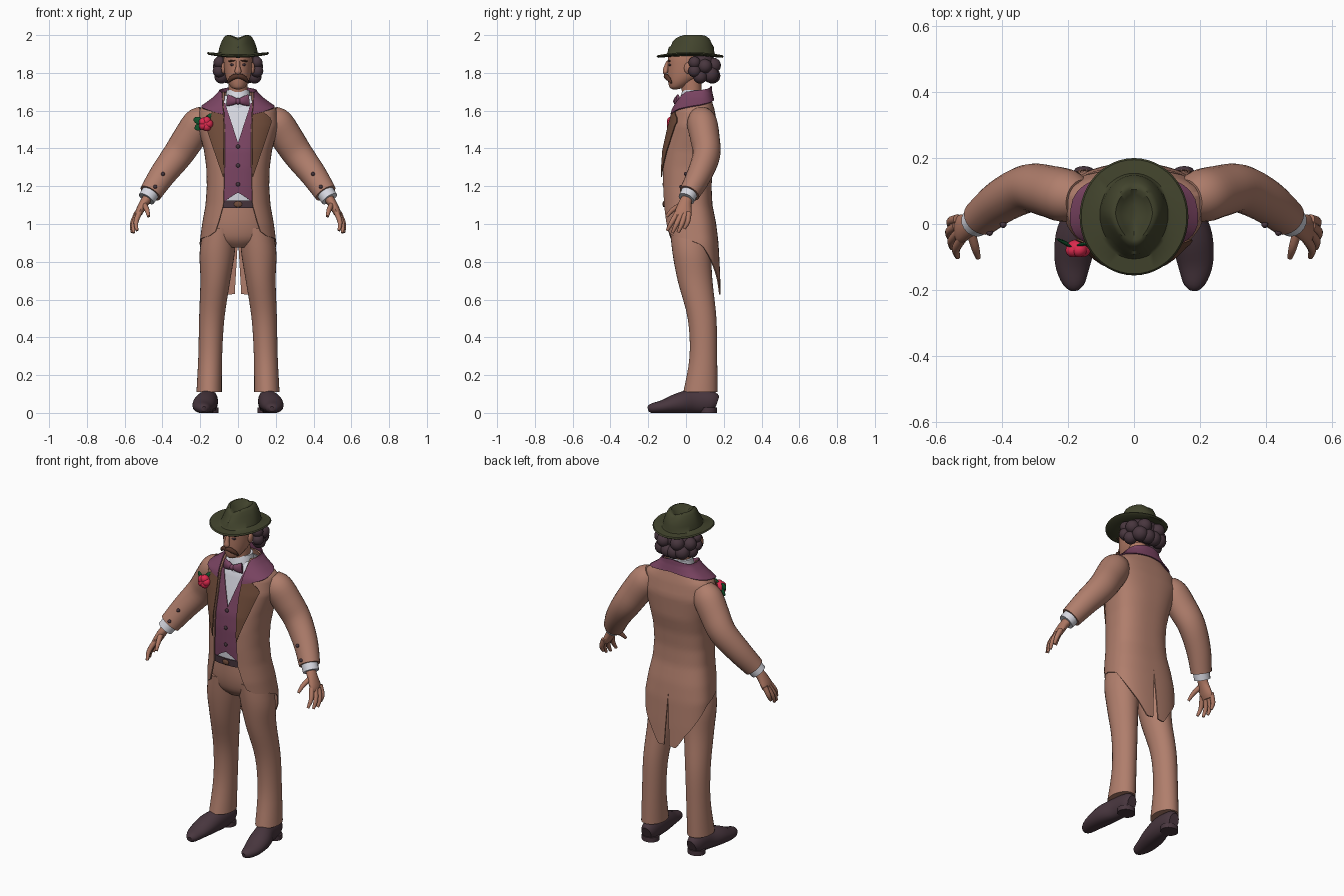
import bpy, bmesh, math
from mathutils import Vector, Matrix, Euler

if "Cube" in bpy.data.objects:
    bpy.data.objects.remove(bpy.data.objects["Cube"])


def material(name, *rgb):
    mat = bpy.data.materials.new(name)
    linear = [((c / 255 + 0.055) / 1.055) ** 2.4 for c in rgb] + [1]
    mat.use_nodes = True
    mat.diffuse_color = linear
    mat.node_tree.nodes["Principled BSDF"].inputs["Base Color"].default_value = linear
    return mat


TAN = material("tan suit", 176, 126, 108)
SKIN = material("skin", 176, 121, 100)
BROWN = material("lapel brown", 112, 76, 58)
PURPLE = material("plum purple", 122, 68, 98)
WHITE = material("shirt white", 215, 216, 225)
DARK = material("dark leather and hair", 72, 54, 62)
OLIVE = material("olive felt", 66, 68, 45)
RED = material("rose red", 220, 42, 78)
GREEN = material("leaf green", 20, 90, 48)
WHISKER = material("whisker brown", 86, 54, 42)


def finish(name, bm, mat, mirror=False):
    bmesh.ops.recalc_face_normals(bm, faces=bm.faces)
    mesh = bpy.data.meshes.new(name)
    bm.to_mesh(mesh)
    bm.free()
    mesh.materials.append(mat)
    obj = bpy.data.objects.new(name, mesh)
    bpy.context.collection.objects.link(obj)
    bpy.ops.object.select_all(action='DESELECT')
    obj.select_set(True)
    bpy.context.view_layer.objects.active = obj
    bpy.ops.object.shade_smooth_by_angle(angle=math.radians(40))
    if mirror:
        obj.modifiers.new("Mirror", 'MIRROR').use_mirror_merge = False
    return obj


def lerp(table, t):
    """Read a sorted table of (key, value...) at t."""
    if t <= table[0][0]:
        return table[0][1:]
    for a, b in zip(table, table[1:]):
        if t <= b[0]:
            f = (t - a[0]) / (b[0] - a[0])
            return tuple(p + (q - p) * f for p, q in zip(a[1:], b[1:]))
    return table[-1][1:]


def smooth_path(pts, steps=4):
    out = []
    for i in range(len(pts) - 1):
        quad = pts[max(i - 1, 0)], pts[i], pts[i + 1], pts[min(i + 2, len(pts) - 1)]
        for s in range(steps):
            t = s / steps
            out.append(tuple(b + t / 2 * (c - a + t * (2 * a - 5 * b + 4 * c - d + t * (3 * (b - c) + d - a)))
                             for a, b, c, d in zip(*quad)))
    return out + [pts[-1]]


def bridge(bm, rings):
    rows = [[bm.verts.new(p) for p in ring] for ring in rings]
    n = len(rows[0])
    for a, b in zip(rows, rows[1:]):
        for i in range(n):
            bm.faces.new((a[i], a[(i + 1) % n], b[(i + 1) % n], b[i]))
    bm.faces.new(rows[0])
    bm.faces.new(rows[-1])


def circle(n):
    return [(math.cos(2 * math.pi * i / n), math.sin(2 * math.pi * i / n)) for i in range(n)]


def loft(name, mat, rows, mirror=False, smooth=True, shape=lambda p: p, n=32):
    """Stack level ellipses given as x, y, z, half width, half depth."""
    bm = bmesh.new()
    rows = smooth_path(rows) if smooth else rows
    bridge(bm, [[shape(Vector((x + rx * c, y + ry * s, z))) for c, s in circle(n)] for x, y, z, rx, ry in rows])
    return finish(name, bm, mat, mirror)


def tubes(name, mat, paths, ref=(0, 1, 0), mirror=True, n=16):
    """Sweep ellipses along paths of x, y, z, radius along ref, other radius."""
    bm = bmesh.new()
    for path in paths:
        path = smooth_path(path)
        pts = [Vector(p[:3]) for p in path]
        rings = []
        for i, p in enumerate(path):
            d = (pts[min(i + 1, len(pts) - 1)] - pts[max(i - 1, 0)]).normalized()
            u = Vector(ref)
            u = (u - d * u.dot(d)).normalized()
            v = d.cross(u)
            ring = [pts[i] + u * p[3] * c + v * p[4] * s for c, s in circle(n)]
            for q in ring:
                q.z = max(q.z, 0)
            rings.append(ring)
        bridge(bm, rings)
    return finish(name, bm, mat, mirror)


def blobs(name, mat, items, mirror=False):
    """Ellipsoids given as centre, radii and optional rotation."""
    bm = bmesh.new()
    for loc, size, *rot in items:
        size = size if isinstance(size, tuple) else (size,) * 3
        m = Matrix.LocRotScale(Vector(loc), Euler(rot[0] if rot else (0, 0, 0)), Vector(size))
        bmesh.ops.create_icosphere(bm, subdivisions=3, radius=1, matrix=m)
    return finish(name, bm, mat, mirror)


# Torso shape: height, half width, front y, back y
BODY = [(.6, .19, -.08, .185), (.75, .2, -.09, .18), (.9, .203, -.105, .172), (1, .19, -.12, .16),
        (1.1, .172, -.125, .14), (1.2, .165, -.13, .135), (1.3, .168, -.13, .143), (1.39, .18, -.122, .16),
        (1.52, .215, -.09, .167), (1.61, .205, -.065, .15), (1.64, .16, -.05, .14), (1.67, .12, -.035, .132),
        (1.7, .09, -.02, .125), (1.73, .078, 0, .122)]


def body_point(z, a, inset):
    w, front, back = lerp(BODY, z)
    mid = front + 0.6 * (back - front)
    s, c = math.sin(a), math.cos(a)
    reach = (front + inset - mid) if c > 0 else (back - inset - mid)
    return Vector(((w - inset) * max(s, 0) ** 0.8, mid + reach * abs(c) ** 0.8, z))


def angle(x, z):
    return math.asin(min(1, (x / lerp(BODY, z)[0]) ** 1.25))


def on_body(x, z, inset):
    return body_point(z, angle(x, z), inset)


def wrap(name, mat, inset, inner, outer, top, bottom, thick, cols=28, rows=32):
    """Cloth around the torso between two angle rules and two height tables."""
    bm = bmesh.new()
    grid = []
    for r in range(rows + 1):
        line = []
        for k in range(cols + 1):
            u = k / cols
            hi, lo = lerp(top, u)[0], lerp(bottom, u)[0]
            z = hi + (lo - hi) * r / rows
            line.append(bm.verts.new(body_point(z, inner(z) + (outer(z) - inner(z)) * u, inset)))
        grid.append(line)
    for a, b in zip(grid, grid[1:]):
        for k in range(cols):
            bm.faces.new((a[k], a[k + 1], b[k + 1], b[k]))
    bmesh.ops.remove_doubles(bm, verts=bm.verts, dist=0.0003)
    bmesh.ops.mirror(bm, geom=bm.verts[:] + bm.edges[:] + bm.faces[:], axis='X', merge_dist=0.0005)
    bmesh.ops.recalc_face_normals(bm, faces=bm.faces)
    bmesh.ops.solidify(bm, geom=bm.faces[:], thickness=thick)
    return finish(name, bm, mat)


def centre(z):
    return 0


def back(z):
    return math.pi


OPENING = [(.93, .13), (1.02, .1), (1.1, .078), (1.25, .073), (1.5, .07), (1.62, .075)]
LAPEL = [(1.25, .075), (1.54, .17), (1.56, .165), (1.62, .1)]
SLIT = [(.62, .018), (.93, 0)]


def opening(z):
    return angle(lerp(OPENING, z)[0], z)


# Coat, waistcoat, shirt and belt
wrap("tailcoat", TAN, 0, opening, lambda z: math.pi - angle(lerp(SLIT, z)[0], z), [(0, 1.7)],
     [(0, .96), (.07, .937), (.3, .92), (.45, .88), (.6, .81), (.8, .71), (.93, .625), (1, .63)], .007, 40, 48)
wrap("lapels", BROWN, -.011, opening, lambda z: max(opening(z), angle(lerp(LAPEL, z)[0], z)),
     [(0, 1.62)], [(0, 1.25)], .005, 8)
wrap("coat_collar", PURPLE, -.014, opening, back, [(0, 1.7), (1, 1.73)],
     [(0, 1.58), (.2, 1.61), (.5, 1.635), (1, 1.66)], .006, 24, 10)
wrap("waistcoat", PURPLE, .014, lambda z: angle(max(0, (z - 1.43) * .35), z), back, [(0, 1.64)],
     [(0, 1.165), (.13, 1.115), (1, 1.115)], .004)
wrap("shirt", WHITE, .022, centre, back, [(0, 1.68)], [(0, 1.1)], .004)
wrap("belt", DARK, .011, centre, back, [(0, 1.125)], [(0, 1.085)], .005, 28, 2)
blobs("belt_buckle", BROWN, [((0, -.118, 1.105), (.022, .006, .016))])
blobs("waistcoat_buttons", DARK, [(on_body(0, z, .012), (.011, .007, .011)) for z in (1.41, 1.31, 1.21)])
loft("shirt_collar", WHITE, [(0, .028, 1.6, .078, .07), (0, .03, 1.65, .07, .066), (0, .04, 1.71, .06, .058)])
tubes("bow_tie", PURPLE, [[(0, -.05, 1.65, .012, .012), (.03, -.048, 1.652, .024, .016),
                           (.058, -.042, 1.655, .032, .01)]], ref=(0, 0, 1))
blobs("bow_knot", PURPLE, [((0, -.054, 1.65), (.015, .014, .017))])

# Trousers
loft("trouser_seat", TAN, [(0, .01, 1.11, .15, .11), (0, .015, 1, .172, .113),
                           (0, .025, .92, .165, .105), (0, .03, .875, .08, .07)])
loft("trouser_legs", TAN, [(.095, .02, .98, .085, .105), (.11, .03, .85, .093, .102), (.12, .048, .7, .079, .092),
                           (.139, .085, .5, .067, .076), (.147, .092, .3, .063, .073),
                           (.153, .076, .11, .067, .09)], mirror=True)

# Shoes with flat soles
tubes("shoes", DARK, [[(.15, .162, .05, .03, .04), (.152, .13, .058, .045, .06), (.158, .04, .06, .052, .065),
                       (.176, -.04, .05, .062, .055), (.186, -.12, .033, .054, .036),
                       (.182, -.18, .024, .034, .026), (.18, -.2, .02, .014, .014)]], ref=(1, 0, 0))
loft("shoe_heels", DARK, [(.153, .118, z, .05, .045) for z in (0, .028)], True, False)

# Sleeves, cuffs and hands
tubes("sleeves", TAN, [[(.165, .075, 1.575, .06, .06), (.205, .085, 1.535, .08, .085), (.26, .1, 1.455, .078, .085),
                        (.32, .108, 1.365, .073, .08), (.4, .07, 1.26, .066, .07),
                        (.464, .018, 1.163, .056, .06)]], n=24)
tubes("shirt_cuffs", WHITE, [[(.45, .028, 1.185, .046, .048), (.485, .002, 1.133, .044, .046)]])
blobs("sleeve_buttons", DARK, [((.397, -.002, 1.265), .01), ((.438, -.026, 1.197), .01)], True)
tubes("palms", SKIN, [[(.47, .012, 1.15, .028, .026), (.498, -.005, 1.11, .034, .024),
                       (.525, -.015, 1.06, .044, .02), (.535, -.018, 1.035, .036, .013)]])
FINGERS = [[(.522, -.045, 1.06), (.54, -.075, 1.01), (.535, -.1, .965)],
           [(.532, -.025, 1.05), (.553, -.05, 1), (.552, -.072, .953)],
           [(.538, -.005, 1.05), (.56, -.022, 1), (.56, -.042, .955)],
           [(.535, .015, 1.06), (.556, .008, 1.01), (.557, -.01, .975)],
           [(.497, -.02, 1.105), (.482, -.07, 1.075), (.473, -.102, 1.04)]]
tubes("fingers", SKIN, [[(*p, r, r) for p, r in zip(f, (.015, .013, .008))] for f in FINGERS], ref=(1, .3, 0), n=10)

# Head and face
loft("neck", SKIN, [(0, .03, 1.6, .05, .05), (0, .03, 1.7, .05, .052), (0, .025, 1.78, .05, .055)])
loft("head", SKIN, [(0, -.058, 1.713, .012, .012), (0, -.05, 1.722, .034, .036), (0, -.028, 1.75, .054, .066),
                    (0, 0, 1.79, .069, .097), (0, .01, 1.84, .075, .107), (0, .015, 1.88, .076, .11),
                    (0, .02, 1.93, .07, .1)])
tubes("nose", SKIN, [[(0, -.094, 1.86, .01, .01), (0, -.104, 1.83, .012, .013), (0, -.109, 1.806, .018, .014),
                      (0, -.104, 1.795, .01, .008)]], ref=(1, 0, 0), mirror=False)
tubes("moustache", WHISKER, [[(0, -.106, 1.783, .012, .012), (.02, -.104, 1.78, .014, .012),
                              (.042, -.09, 1.765, .011, .01), (.055, -.076, 1.745, .003, .003)]], ref=(0, 0, 1))
blobs("eyes", DARK, [((.031, -.086, 1.843), (.013, .005, .006), (0, 0, .3))], True)
blobs("eyebrows", WHISKER, [((.033, -.09, 1.864), (.02, .007, .005), (0, .12, .3))], True)
blobs("ears", SKIN, [((.077, .01, 1.825), (.012, .02, .03))], True)
blobs("hair", DARK, [((0, .075, 1.845), (.11, .085, .07)), ((.098, .045, 1.855), .032), ((.1, .045, 1.81), .034),
                     ((.088, .075, 1.78), .037), ((.095, .1, 1.835), .038), ((.065, .13, 1.79), .043),
                     ((.045, .145, 1.84), .04), ((.02, .14, 1.785), .042)], True)


# Pinched hat with rolled brim
def felt(p):
    if p.z < 1.9:
        p.z += 0.018 * (p.x / 0.165) ** 2
    else:
        p.x *= 1 - 0.35 * min(1, max(0, (0.03 - p.y) / 0.12)) * min(1, (p.z - 1.9) / 0.06)
    if p.z > 1.95:
        p.z -= 0.014 * max(0, 1 - abs(p.x) / 0.04) + 0.18 * max(0, -p.y - 0.01)
    return p


loft("hat", OLIVE, [(0, .024, 1.885, .09, .105), (0, .022, 1.88, .155, .17), (0, .022, 1.886, .165, .178),
                    (0, .022, 1.893, .16, .173), (0, .024, 1.897, .113, .13), (0, .026, 1.908, .104, .124),
                    (0, .028, 1.935, .099, .12), (0, .028, 1.965, .088, .11), (0, .028, 1.988, .076, .099),
                    (0, .028, 1.998, .066, .088), (0, .028, 2, .056, .077), (0, .03, 1.99, .04, .06),
                    (0, .032, 1.98, .015, .03)], smooth=False, shape=felt, n=48)

# Buttonhole rose
rose = on_body(.155, 1.53, -.022)
rose.x = -rose.x
blobs("rose", RED, [(rose, (.036, .026, .036))] + [
    (rose + Vector((.016 * math.cos(t), -.006, .016 * math.sin(t))), (.024, .022, .024), (0, t, .4))
    for t in (i * 2 * math.pi / 5 for i in range(5))])
blobs("rose_leaves", GREEN, [(rose + Vector((x, .012, z)), (.035, .005, .02), (0, turn, yaw)) for x, z, turn, yaw in
                             ((-.035, .016, .3, -.5), (.034, -.045, 1, .2), (.02, .03, -.7, .2), (-.03, -.012, -.4, -.5))])
